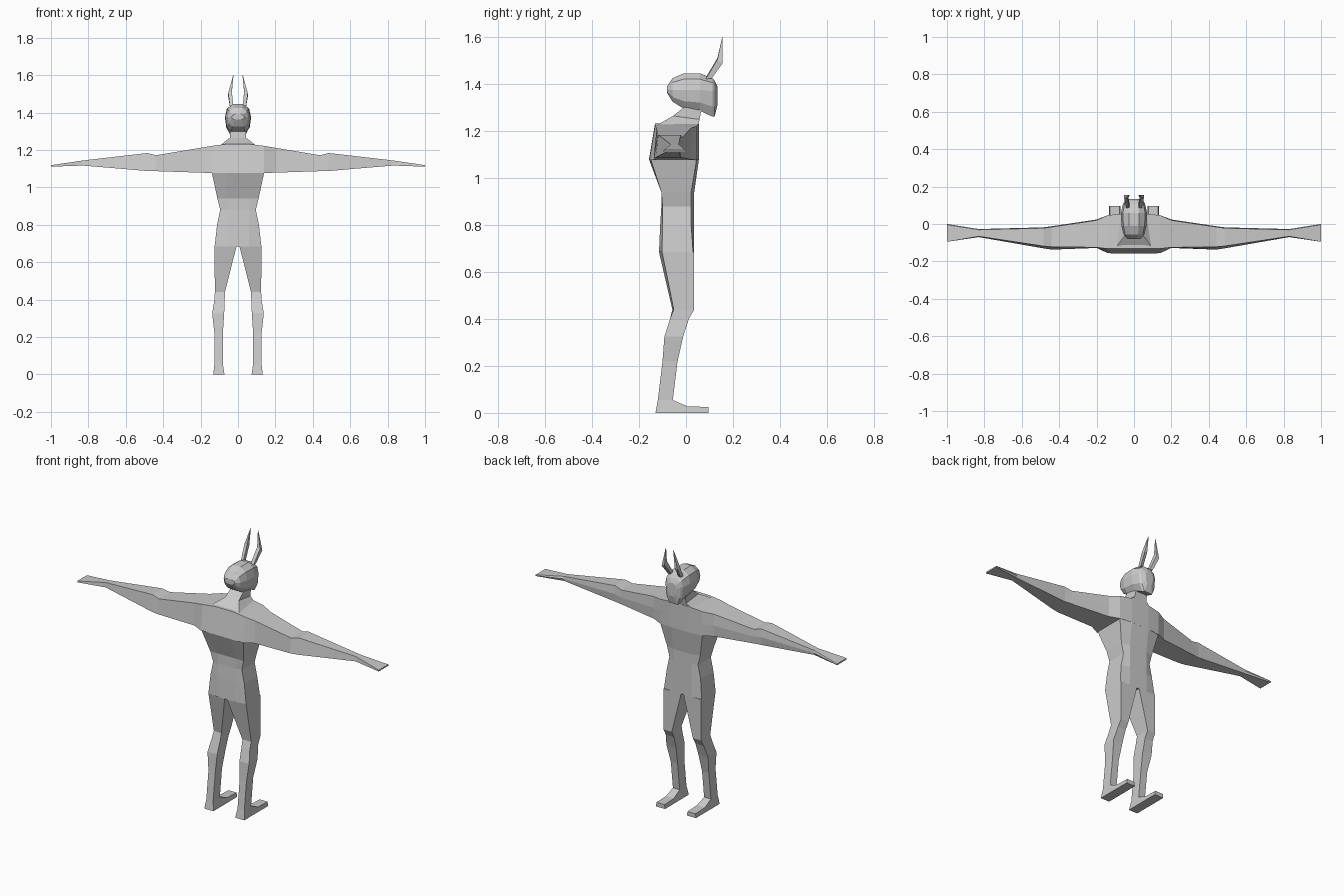
import bpy, bmesh

grey = bpy.data.materials.new("plain grey")
grey.diffuse_color = (0.6, 0.6, 0.6, 1)


def loft(name, rings, mirror=False, cap_start=True, cap_end=True):
    """Skin a list of equal-length point rings; optionally mirror across x."""
    bm = bmesh.new()
    vs = [[bm.verts.new(p) for p in r] for r in rings]
    n = len(vs[0])
    for a, b in zip(vs, vs[1:]):
        for i in range(n):
            j = (i + 1) % n
            bm.faces.new((a[i], a[j], b[j], b[i]))
    if cap_start:
        bm.faces.new(vs[0])
    if cap_end:
        bm.faces.new(vs[-1])
    bmesh.ops.remove_doubles(bm, verts=bm.verts, dist=1e-5)
    bmesh.ops.recalc_face_normals(bm, faces=bm.faces)
    me = bpy.data.meshes.new(name)
    bm.to_mesh(me)
    bm.free()
    me.materials.append(grey)
    ob = bpy.data.objects.new(name, me)
    bpy.context.collection.objects.link(ob)
    if mirror:
        ob.modifiers.new("mirror", 'MIRROR')
    return ob


def both(half):
    """Close a ring from its right half."""
    return half + [(-x, y, z) for x, y, z in reversed(half)]


# torso: z, half width, front y, front side y, back y, back side y
torso = [(1.08, .14, -.158, -.15, .055, .045), (.94, .11, -.105, -.105, .035, .022),
         (.88, .095, -.105, -.1, .035, .022), (.80, .112, -.11, -.1, .035, .022),
         (.685, .125, -.115, -.102, .035, .03)]
loft("torso", [both([(.06, f, z), (w, fs, z), (w, bs, z), (.06, b, z)])
               for z, w, f, fs, b, bs in torso], cap_start=False)

# chest and arms: x, front y top/bottom, back y, bottom z, top z
arm = [(.06, -.132, -.158, .055, 1.078, 1.232), (.14, -.132, -.156, .047, 1.077, 1.222),
       (.20, -.125, -.128, .024, 1.079, 1.212), (.44, -.122, -.137, -.012, 1.087, 1.172),
       (.485, -.118, -.13, -.018, 1.088, 1.184), (.83, -.066, -.070, -.027, 1.117, 1.144),
       (1.0, -.095, -.095, 0, 1.111, 1.119)]
half = []
for x, ft, fb, b, zb, zt in arm:
    s = .004 if x > .15 else 0
    half.append([(x, ft, zt), (x, fb, zb), (x, b - s, zb),
                 (x, b, zb * .5 + zt * .5), (x, b - s, zt)])
loft("chest_and_arms", [[(-x, y, z) for x, y, z in r] for r in reversed(half)] + half)

# neck rising from the shoulders
loft("neck", [both([(.10, -.13, 1.222), (.075, .052, 1.224)]),
              both([(.044, -.055, 1.265), (.042, .058, 1.25)]),
              both([(.042, -.008, 1.302), (.04, .066, 1.295)])])

# head: y, half width, bottom z, side z, top z
head = [(-.080, .034, 1.362, 1.377, 1.392), (-.057, .055, 1.325, 1.375, 1.426),
        (-.010, .067, 1.296, 1.375, 1.446), (.06, .07, 1.286, 1.375, 1.446),
        (.112, .058, 1.262, 1.37, 1.426), (.122, .05, 1.262, 1.37, 1.415),
        (.134, .026, 1.31, 1.36, 1.39)]
loft("head", [both([(w * .55, y, b), (w * .9, y, b * .6 + m * .4), (w, y, m),
                    (w * .85, y, m * .35 + t * .65), (w * .38, y, t)])
              for y, w, b, m, t in head])

# bent horns
loft("horn", [[(.024, .082, 1.425), (.042, .085, 1.422), (.042, .110, 1.425), (.024, .108, 1.428)],
              [(.033, .134, 1.512), (.052, .134, 1.505), (.053, .155, 1.488), (.034, .155, 1.495)],
              [(.024, .154, 1.6), (.026, .154, 1.6), (.026, .156, 1.6), (.024, .156, 1.6)]],
     mirror=True)

# legs: z, inner x, outer x, front y, back y, front skew
leg = [(.685, .008, .125, -.115, .035, .013), (.44, .07, .124, -.058, .035, .006),
       (.40, .071, .126, -.068, .012, 0), (.325, .074, .138, -.092, -.012, 0),
       (.22, .081, .126, -.1, -.036, 0), (.055, .081, .126, -.12, -.056, 0)]
loft("leg", [[(i, f, z), (o, f + s, z), (o, b, z), (i, b, z)]
             for z, i, o, f, b, s in leg], mirror=True, cap_end=False)

# feet, slightly wider at the sole
foot = [(-.12, .055), (-.056, .055), (.005, .028), (.095, .025), (.095, 0), (-.13, 0)]
loft("foot", [[(.081 - (.055 - z) * .16, y, z) for y, z in foot],
              [(.126 + (.055 - z) * .12, y, z) for y, z in foot]], mirror=True)
